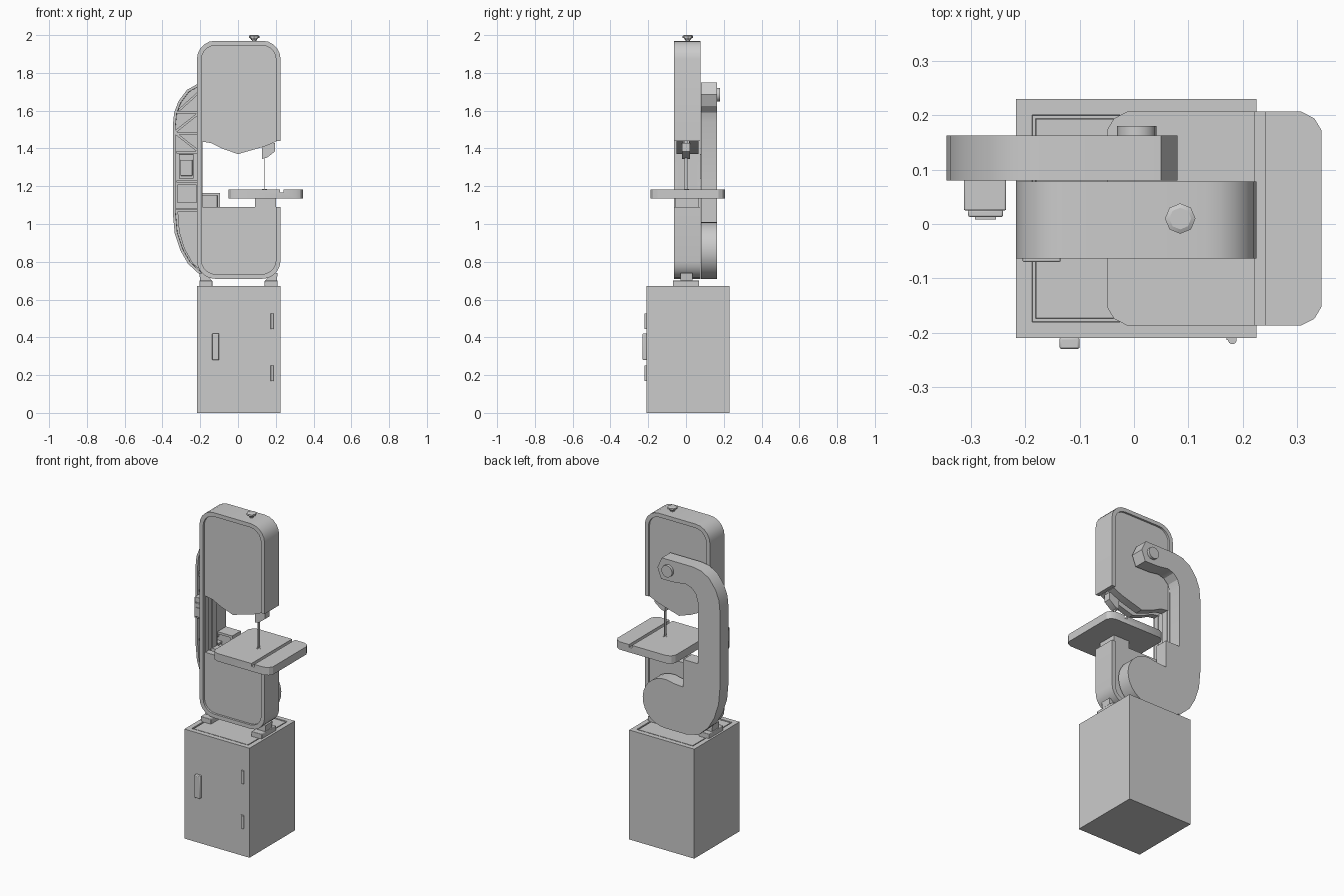
import bpy, bmesh, math
from mathutils import Vector

if "Cube" in bpy.data.objects:
    bpy.data.objects.remove(bpy.data.objects["Cube"])


def finish(name, bm, smooth=True):
    bmesh.ops.recalc_face_normals(bm, faces=bm.faces[:])
    me = bpy.data.meshes.new(name)
    bm.to_mesh(me)
    bm.free()
    ob = bpy.data.objects.new(name, me)
    bpy.context.collection.objects.link(ob)
    if smooth:
        bpy.ops.object.select_all(action='DESELECT')
        ob.select_set(True)
        bpy.context.view_layer.objects.active = ob
        bpy.ops.object.shade_smooth_by_angle(angle=math.radians(28))
    return ob


def prism(name, pts, a, b, axis='Y', inset=0, depth=0, bevel=0):
    """Extrude a 2D profile along an axis; optionally sink a pocket in the first face."""
    def put(p, t):
        return (p[0], t, p[1]) if axis == 'Y' else (p[0], p[1], t)
    bm = bmesh.new()
    low = bm.faces.new([bm.verts.new(put(p, a)) for p in pts])
    ext = bmesh.ops.extrude_face_region(bm, geom=[low], use_keep_orig=True)
    shift = Vector(put((0, 0), b - a))
    for v in [g for g in ext['geom'] if isinstance(g, bmesh.types.BMVert)]:
        v.co += shift
    bmesh.ops.recalc_face_normals(bm, faces=bm.faces[:])
    if inset:
        bmesh.ops.inset_individual(bm, faces=[low], thickness=inset, use_even_offset=True)
        inner = bmesh.ops.extrude_discrete_faces(bm, faces=[low])['faces'][0]
        # bridge the pocket walls by moving a second tiny inset
        bmesh.ops.remove_doubles(bm, verts=bm.verts[:], dist=1e-6)
        bm.faces.ensure_lookup_table()
        inner = max((f for f in bm.faces if len(f.verts) == len(pts)
                     and abs(f.calc_center_median()[1 if axis == 'Y' else 2] - a) < 1e-5),
                    key=lambda f: f.calc_area())
        bmesh.ops.inset_individual(bm, faces=[inner], thickness=0.001, use_even_offset=True)
        for v in inner.verts:
            v.co += Vector(put((0, 0), depth))
    ob = finish(name, bm)
    if bevel:
        m = ob.modifiers.new('bevel', 'BEVEL')
        m.width, m.segments = bevel, 2
    return ob


def box(name, x0, x1, y0, y1, z0, z1, bevel=0):
    return prism(name, [(x0, z0), (x1, z0), (x1, z1), (x0, z1)], y0, y1, bevel=bevel)


def cyl(name, x, y, z, r, h, axis='Z', n=16, r2=None):
    bm = bmesh.new()
    bmesh.ops.create_cone(bm, cap_ends=True, segments=n, radius1=r,
                          radius2=r if r2 is None else r2, depth=h)
    ob = finish(name, bm)
    ob.location = (x, y, z)
    if axis == 'Y':
        ob.rotation_euler.x = math.pi / 2
    return ob


def arc(cx, cz, r, a0, a1, n=5):
    return [(cx + r * math.cos(math.radians(a0 + (a1 - a0) * i / n)),
             cz + r * math.sin(math.radians(a0 + (a1 - a0) * i / n))) for i in range(n + 1)]


X0, X1, ZB, ZT = -0.217, 0.225, 0.71, 1.97
Y0, Y1 = -0.063, 0.078

# cabinet with a grooved tray on top
bm = bmesh.new()
bmesh.ops.create_cube(bm, size=1)
for v in bm.verts:
    v.co = (X0 if v.co.x < 0 else X1, -0.21 if v.co.y < 0 else 0.23, 0 if v.co.z < 0 else 0.672)
top = max(bm.faces, key=lambda f: f.calc_center_median().z)
for width, dz in ((0.042, 0), (0.001, -0.01), (0.008, 0), (0.001, 0.008)):
    bmesh.ops.inset_individual(bm, faces=[top], thickness=width)
    for v in top.verts:
        v.co.z += dz
finish('cabinet', bm, False)

# door hardware
box('door_handle', -0.137, -0.1, -0.23, -0.208, 0.28, 0.42, 0.004)
for i, z in enumerate((0.21, 0.485)):
    box(f'hinge_leaf_{i}', 0.17, 0.188, -0.213, -0.205, z - 0.04, z + 0.04)
    cyl(f'hinge_pin_{i}', 0.181, -0.213, z, 0.008, 0.08)

# mounting feet
for side, cx, s in (('left', -0.17, 1), ('right', 0.175, -1)):
    box(f'{side}_foot_base', cx - 0.035, cx + 0.035, -0.07, 0.07, 0.662, 0.7, 0.003)
    prism(f'{side}_foot_bracket', [(cx - 0.03 * s, 0.7), (cx + 0.03 * s, 0.7),
          (cx + 0.005 * s, 0.74), (cx - 0.035 * s, 0.74)], -0.03, 0.035)


def loop(d, r):
    """Housing outline, shrunk by d, open on the right between the wheels."""
    a, b, c, e = X0 + d, X1 - d, ZB + d, ZT - d
    return ([(b, 1.44)] + arc(b - r, e - r, r, 0, 90) + arc(a + r, e - r, r, 90, 180)
            + arc(a + r, c + r, r, 180, 270) + arc(b - r, c + r, r, 270, 360) + [(b, 1.09)])


# wheel housing rim and spine
prism('housing_rim', loop(0, 0.095) + loop(0.024, 0.075)[::-1], Y0, Y1)

# wheel covers, front and back
d, r = 0.022, 0.075
a, b, c, e = X0 + d, X1 - d, ZB + d, ZT - d
upper = ([(a, 1.437), (-0.14, 1.428), (-0.08, 1.398), (0, 1.37), (0.08, 1.393), (0.14, 1.41), (b, 1.437)]
         + arc(b - r, e - r, r, 0, 90) + arc(a + r, e - r, r, 90, 180))
lower = arc(a + r, c + r, r, 180, 270) + arc(b - r, c + r, r, 270, 360) + [(b, 1.09), (a, 1.09)]
for side, y0, y1 in (('front', -0.05, -0.012), ('back', 0.016, 0.066)):
    prism(f'upper_{side}_cover', upper, y0, y1)
    prism(f'lower_{side}_cover', lower, y0, y1)
    # guarding flanges along the spine
    box(f'spine_{side}_flange', a - 0.005, a + 0.008, y0 + 0.004, y1 - 0.004, 1.08, 1.45)

# C-shaped rear frame, hollow towards the front
frame = ([(0.055, 1.62), (0.08, 1.685), (0.05, 1.75), (-0.16, 1.75)]
         + [(-0.217, 1.74), (-0.27, 1.71), (-0.315, 1.65), (-0.338, 1.59), (-0.345, 1.52),
            (-0.345, 1.06), (-0.335, 0.95), (-0.305, 0.86), (-0.265, 0.79), (-0.2, 0.73), (-0.12, 0.71)]
         + arc(0.03, 0.86, 0.15, -90, 95, 14)
         + [(-0.03, 1.0), (-0.095, 0.995), (-0.095, 1.165), (-0.195, 1.165),
            (-0.195, 1.54), (-0.18, 1.59), (-0.15, 1.62), (-0.11, 1.632), (-0.04, 1.622)])
prism('rear_frame', frame, 0.08, 0.163, inset=0.014, depth=0.05)
cyl('pivot_boss', 0.005, 0.168, 1.685, 0.036, 0.024, 'Y', 16)

# ribs in the frame pocket
for i, z in enumerate((1.08, 1.225, 1.38, 1.48, 1.59)):
    box(f'frame_rib_{i}', -0.325, -0.2, 0.085, 0.14, z - 0.006, z + 0.006)
for i, (p, q) in enumerate((((-0.33, 1.48), (-0.21, 1.385)), ((-0.33, 1.49), (-0.21, 1.585)),
                            ((-0.315, 1.6), (-0.215, 1.69)))):
    t = 0.008
    prism(f'frame_brace_{i}', [(p[0], p[1] - t), (q[0], q[1] - t), (q[0], q[1] + t), (p[0], p[1] + t)],
          0.086, 0.14)
prism('frame_lower_fill', [(-0.32, 1.065), (-0.312, 0.96), (-0.285, 0.87), (-0.24, 0.79), (-0.19, 0.75),
                           (-0.19, 1.065)], 0.088, 0.14)
box('switch_backplate', -0.32, -0.22, 0.086, 0.14, 1.11, 1.21)

# switch box
box('switch_box', -0.313, -0.235, 0.025, 0.14, 1.24, 1.37, 0.003)
box('switch_cover', -0.305, -0.241, 0.013, 0.026, 1.255, 1.34, 0.003)
box('switch_button', -0.292, -0.254, 0.008, 0.014, 1.28, 1.315)

# table with mitre slot
tx0, tx1, ty0, ty1 = -0.05, 0.345, -0.187, 0.207
corner = [(0, 0.035), (0.013, 0.013), (0.038, 0)]
half = [(tx0 + u, ty0 + v) for u, v in corner] + [(tx1 - u, ty0 + v) for u, v in corner[::-1]]
outline = half + [(x, ty0 + ty1 - y) for x, y in half[::-1]]
table = prism('table', outline, 1.135, 1.183, 'Z')
cutter = box('slot_cutter', 0.222, 0.242, -0.3, 0.3, 1.166, 1.25)
cutter.hide_render = True
cutter.hide_viewport = True
m = table.modifiers.new('slot', 'BOOLEAN')
m.object, m.operation, m.solver = cutter, 'DIFFERENCE', 'EXACT'
cyl('table_insert', 0.14, 0.003, 1.183, 0.013, 0.003)
box('table_support', 0.09, 0.2, -0.055, 0.065, 1.08, 1.14)

# blade and guide
box('blade', 0.1385, 0.1415, -0.007, 0.009, 1.08, 1.45)
prism('blade_guide', [(0.128, 1.345), (0.155, 1.352), (0.197, 1.385), (0.197, 1.43), (0.128, 1.43)],
      -0.02, 0.022)

# tension knob
cyl('knob_stem', 0.085, 0.01, 1.975, 0.012, 0.03, n=8)
cyl('knob_collar', 0.085, 0.01, 1.98, 0.014, 0.012, n=8, r2=0.022)
cyl('knob', 0.085, 0.01, 1.991, 0.028, 0.01, n=8)
cyl('knob_cap', 0.085, 0.01, 1.998, 0.028, 0.004, n=8, r2=0.02)
